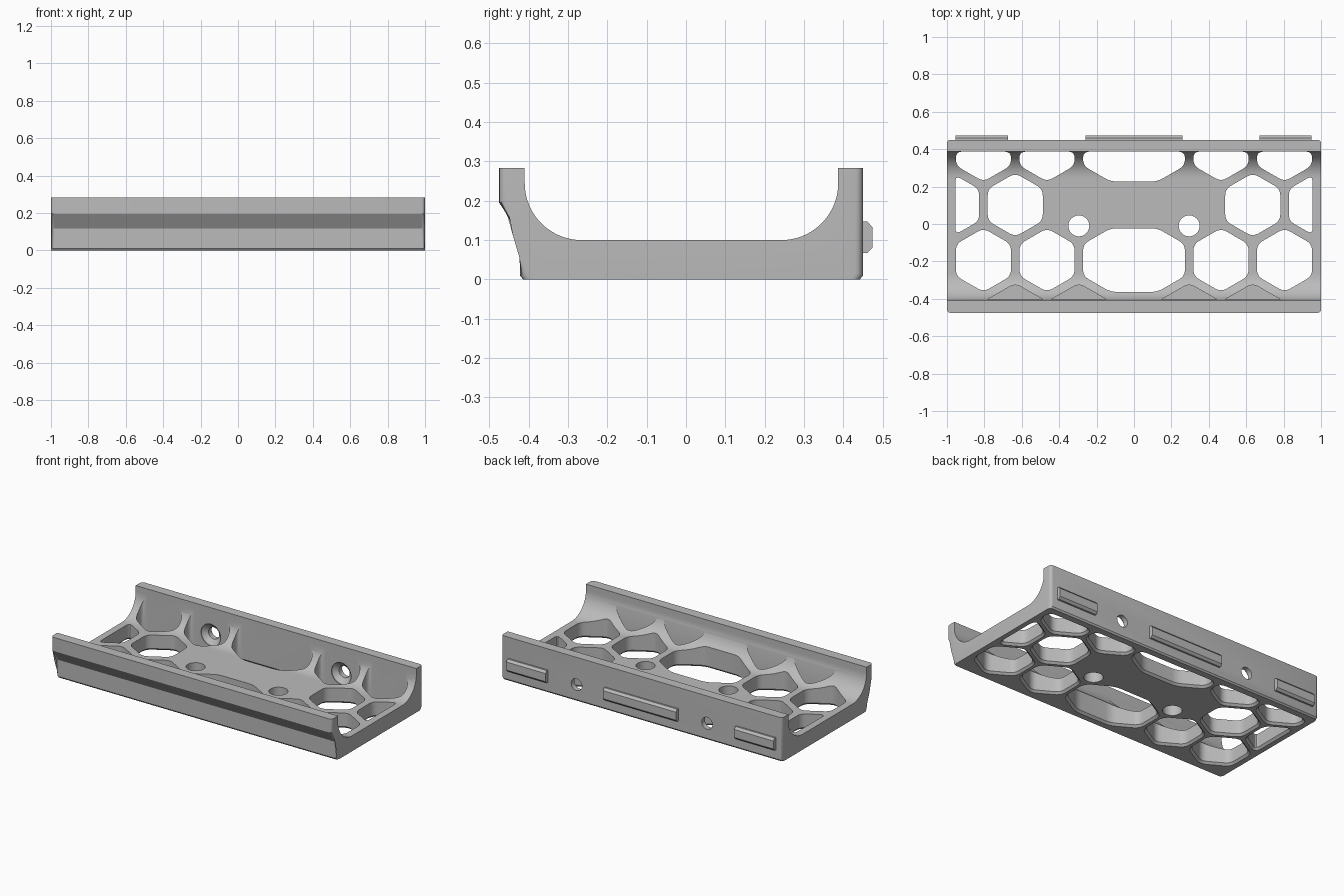
import bpy, bmesh, math
from mathutils import Vector

cube = bpy.data.objects.get("Cube")
if cube:
    bpy.data.objects.remove(cube, do_unlink=True)

GREY = (0.5, 0.5, 0.5, 1)
mat = bpy.data.materials.new("plain_grey")
mat.use_nodes = True
mat.diffuse_color = GREY
mat.node_tree.nodes["Principled BSDF"].inputs["Base Color"].default_value = GREY


def make_object(name, bm):
    bmesh.ops.recalc_face_normals(bm, faces=bm.faces)
    mesh = bpy.data.meshes.new(name)
    bm.to_mesh(mesh)
    bm.free()
    mesh.materials.append(mat)
    obj = bpy.data.objects.new(name, mesh)
    bpy.context.collection.objects.link(obj)
    return obj


def loft(bm, rings):
    """Closed solid through rings of equal point count."""
    rings = [[bm.verts.new(p) for p in ring] for ring in rings]
    n = len(rings[0])
    for a, b in zip(rings, rings[1:]):
        for i in range(n):
            j = (i + 1) % n
            bm.faces.new((a[i], a[j], b[j], b[i]))
    bm.faces.new(rings[0][::-1])
    bm.faces.new(rings[-1])


def arc(cy, cz, r, start, end, n=20):
    angles = [math.radians(start + (end - start) * i / n) for i in range(n + 1)]
    return [(cy + r * math.cos(a), cz + r * math.sin(a)) for a in angles]


def clip(poly, axis, limit, sign):
    """Keep the part of a polygon where sign * coordinate <= sign * limit."""
    out = []
    for i, p in enumerate(poly):
        q = poly[i - 1]
        dp, dq = sign * (p[axis] - limit), sign * (q[axis] - limit)
        if (dp > 0) != (dq > 0):
            out.append(q.lerp(p, dq / (dq - dp)))
        if dp <= 0:
            out.append(p)
    return out


def rounded(poly, r=0.035, n=5):
    out = []
    for i, p in enumerate(poly):
        a, b = poly[i - 1], poly[(i + 1) % len(poly)]
        pa = p + (a - p).normalized() * min(r, 0.45 * (a - p).length)
        pb = p + (b - p).normalized() * min(r, 0.45 * (b - p).length)
        for k in range(n + 1):
            t = k / n
            out.append(pa.lerp(p, t).lerp(p.lerp(pb, t), t))
    return out


def grown(poly, d):
    out = []
    for i, p in enumerate(poly):
        t = (poly[(i + 1) % len(poly)] - poly[i - 1]).normalized()
        out.append(p + Vector((t.y, -t.x)) * d)
    return out


def at_height(poly, z):
    return [(p.x, p.y, z) for p in poly]


# Cradle body: cross-section swept along x
BACK, FRONT, FLOOR, TOP = 0.45, -0.422, 0.1, 0.283
R = 0.145
profile = [(FRONT + 0.008, 0), (BACK - 0.008, 0), (BACK, 0.01), (BACK, TOP), (0.387, TOP)]
profile += arc(0.387 - R, FLOOR + R, R, 0, -90)
profile += arc(-0.41 + R, FLOOR + R, R, -90, -180)
profile += [(-0.41, TOP), (-0.475, TOP), (-0.475, 0.195), (FRONT, 0.117), (FRONT, 0.01)]
bm = bmesh.new()
loft(bm, [[(x, y, z) for y, z in profile] for x in (-1, 1)])


def is_outer_end(edge):
    a, b = (v.co for v in edge.verts)
    if abs(a.x - b.x) > 0.1:
        return False
    return min(a.y, b.y) > BACK - 0.01 or max(a.y, b.y) < FRONT + 0.01


# Rounded outer corners at both ends
bmesh.ops.bevel(bm, geom=[e for e in bm.edges if is_outer_end(e)], offset=0.018,
                segments=4, profile=0.5, affect='EDGES')
body = make_object("cradle_body", bm)

# Honeycomb openings with a chamfer on the underside
HEX_R, PITCH_X, PITCH_Y, ROW = 0.17, 0.34, 0.295, -0.193


def hexagon(x, y, stretch=0):
    pts = []
    for k in range(6):
        a = math.radians(30 + 60 * k)
        dx = HEX_R * math.cos(a)
        if stretch and k in (1, 4):
            pts += [Vector((x + s * stretch, y + HEX_R * math.sin(a)))
                    for s in ((1, -1) if k == 1 else (-1, 1))]
        else:
            pts.append(Vector((x + dx + math.copysign(stretch, dx), y + HEX_R * math.sin(a))))
    for axis, limit, sign in ((0, 0.955, 1), (0, -0.955, -1), (1, 0.387, 1), (1, -0.405, -1)):
        pts = clip(pts, axis, limit, sign)
    return rounded(pts)


def through_hole(bm, poly):
    loft(bm, [at_height(grown(poly, d), z)
              for d, z in ((0.025, -0.012), (0, 0.013), (0, 0.4))])


bm = bmesh.new()
for row in (0, 2):
    y = ROW + row * PITCH_Y
    through_hole(bm, hexagon(0, y, stretch=0.125))
    for side in (-1, 1):
        for col in (0, 1):
            through_hole(bm, hexagon(side * (0.465 + col * PITCH_X), y))
for side in (-1, 1):
    for x in (0.635, 0.975):
        through_hole(bm, hexagon(side * x, ROW + PITCH_Y))
    # Blind pockets in the front fillet
    for x in (0.295, 0.635):
        pocket = hexagon(side * x, ROW - PITCH_Y)
        loft(bm, [at_height(pocket, 0.04), at_height(pocket, 0.4)])
    # Round floor holes
    circle = [Vector(p) for p in arc(side * 0.295, -0.01, 0.056, 0, 360, 40)[:-1]]
    loft(bm, [at_height(circle, -0.1), at_height(circle, 0.4)])
honeycomb = make_object("honeycomb_cutter", bm)

# Countersunk screw holes through the back wall
bm = bmesh.new()
for side in (-1, 1):
    rings = []
    for r, y in ((0.07, 0.36), (0.07, 0.392), (0.038, 0.418), (0.038, 0.5)):
        rings.append([(px, y, pz) for px, pz in arc(side * 0.465, 0.107, r, 0, 360, 32)[:-1]])
    loft(bm, rings)
screws = make_object("screw_cutter", bm)

bpy.context.view_layer.objects.active = body
for cutter in (honeycomb, screws):
    cutter.hide_render = True
    mod = body.modifiers.new("cut", 'BOOLEAN')
    mod.operation, mod.solver, mod.object = 'DIFFERENCE', 'EXACT', cutter
    bpy.ops.object.modifier_apply(modifier=mod.name)
    bpy.data.objects.remove(cutter, do_unlink=True)

# Chamfered rails on the back wall
rails = []
for name, x, half in (("right", -0.815, 0.14), ("middle", 0, 0.26), ("left", 0.81, 0.14)):
    bm = bmesh.new()
    rings = []
    for y, inset in ((BACK - 0.01, 0), (0.461, 0), (0.474, 0.014)):
        h = 0.04 - inset
        rings.append([(x + sx * half, y, 0.107 + sz * h)
                      for sx, sz in ((-1, -1), (1, -1), (1, 1), (-1, 1))])
    loft(bm, rings)
    rails.append(make_object(name + "_back_rail", bm))

# Smooth shading with sharp edges kept
bpy.ops.object.select_all(action='DESELECT')
for obj in [body] + rails:
    obj.select_set(True)
bpy.ops.object.shade_smooth_by_angle(angle=math.radians(30))
